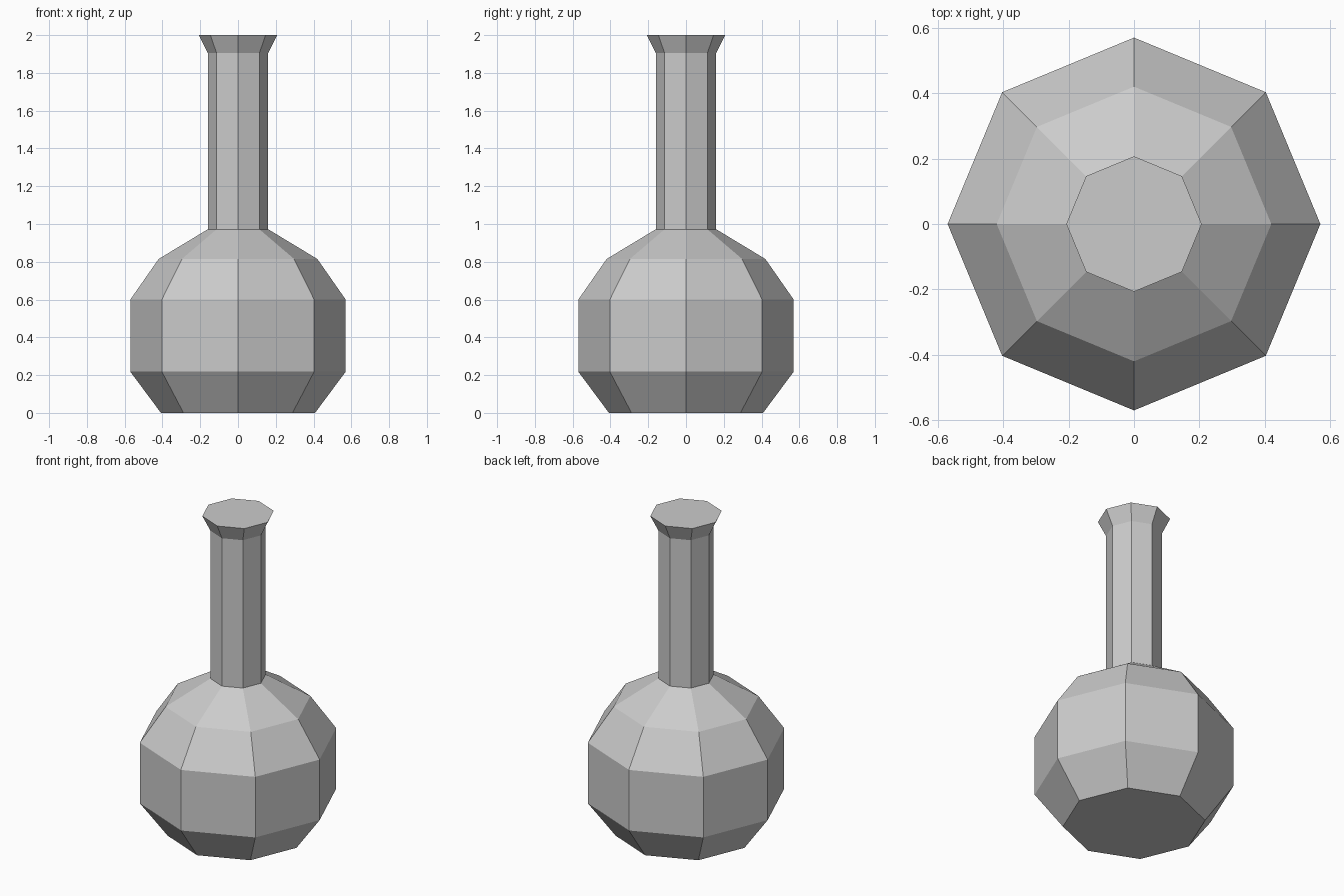
import bpy
import bmesh
from math import cos, sin, pi

cube = bpy.data.objects.get("Cube")
if cube:
    bpy.data.objects.remove(cube, do_unlink=True)

SIDES = 8

# One plain grey material
grey = bpy.data.materials.new("light_grey")
grey.use_nodes = True
colour = (0.6, 0.6, 0.6, 1)
grey.diffuse_color = colour
grey.node_tree.nodes["Principled BSDF"].inputs["Base Color"].default_value = colour

# Outline of the flask as (radius, height): base, belly, shoulder, neck, flared lip
profile = [
    (0.408, 0.0),
    (0.57, 0.218),
    (0.57, 0.6),
    (0.42, 0.815),
    (0.16, 0.972),
    (0.16, 1.905),
    (0.207, 2.0),
]

# Turn the outline into eight-sided rings, bridged and closed at both ends
bm = bmesh.new()
rings = [
    [bm.verts.new((r * cos(2 * pi * i / SIDES), r * sin(2 * pi * i / SIDES), z))
     for i in range(SIDES)]
    for r, z in profile
]
for low, high in zip(rings, rings[1:]):
    for i in range(SIDES):
        j = (i + 1) % SIDES
        bm.faces.new((low[i], low[j], high[j], high[i]))
bm.faces.new(rings[0][::-1])
bm.faces.new(rings[-1])
bmesh.ops.recalc_face_normals(bm, faces=bm.faces)

mesh = bpy.data.meshes.new("flask")
bm.to_mesh(mesh)
bm.free()
mesh.materials.append(grey)
flask = bpy.data.objects.new("flask", mesh)
bpy.context.collection.objects.link(flask)
